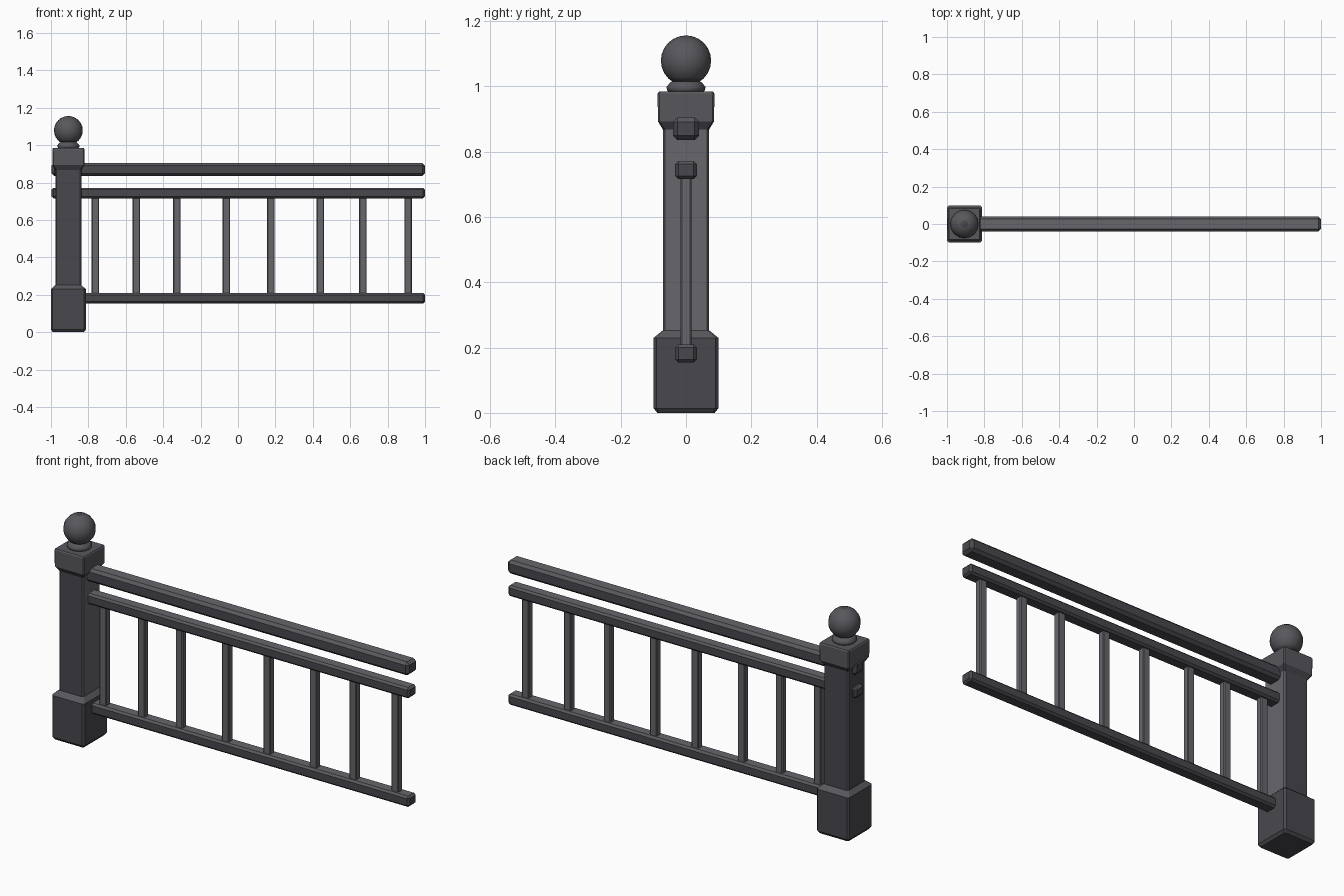
import bpy, bmesh, math
from mathutils import Matrix

if "Cube" in bpy.data.objects:
    bpy.data.objects.remove(bpy.data.objects["Cube"])


def colour(name, rgb):
    m = bpy.data.materials.new(name)
    m.diffuse_color = (*rgb, 1)
    m.use_nodes = True
    m.node_tree.nodes["Principled BSDF"].inputs["Base Color"].default_value = m.diffuse_color
    return m


MATS = [colour("dark iron", (0.066, 0.064, 0.076)),
        colour("worn iron", (0.135, 0.132, 0.148)),
        colour("mid iron", (0.098, 0.096, 0.108))]
PX = -0.907  # post centre


def finish(bm, name, rule):
    bmesh.ops.recalc_face_normals(bm, faces=bm.faces)
    bm.normal_update()
    for f in bm.faces:
        f.material_index = rule(f)
    me = bpy.data.meshes.new(name)
    bm.to_mesh(me)
    bm.free()
    for m in MATS:
        me.materials.append(m)
    ob = bpy.data.objects.new(name, me)
    bpy.context.collection.objects.link(ob)
    return ob


def box(name, x0, x1, hy, z0, z1, bevel, rule):
    bm = bmesh.new()
    bmesh.ops.create_cube(bm, size=1)
    bmesh.ops.scale(bm, vec=(x1 - x0, 2 * hy, z1 - z0), verts=bm.verts)
    bmesh.ops.translate(bm, vec=((x0 + x1) / 2, 0, (z0 + z1) / 2), verts=bm.verts)
    bmesh.ops.bevel(bm, geom=bm.edges[:], offset=bevel, segments=1,
                    profile=0.5, affect='EDGES')
    return finish(bm, name, rule)


def stack(name, levels, rule):
    """Loft of corner-cut squares: (half x, half y, z, corner cut)."""
    bm = bmesh.new()
    rings = []
    for a, b, z, c in levels:
        pts = [(a, -b + c), (a, b - c), (a - c, b), (-a + c, b),
               (-a, b - c), (-a, -b + c), (-a + c, -b), (a - c, -b)]
        rings.append([bm.verts.new((PX + x, y, z)) for x, y in pts])
    for lo, hi in zip(rings, rings[1:]):
        for i in range(8):
            j = (i + 1) % 8
            bm.faces.new((lo[i], lo[j], hi[j], hi[i]))
    bm.faces.new(rings[0][::-1])
    bm.faces.new(rings[-1])
    return finish(bm, name, rule)


# Post: base block, shaft, cap block
stack("post_base", [(.083, .088, 0, .006), (.093, .099, .014, .009),
                    (.093, .099, .230, .009), (.070, .072, .252, .007)],
      lambda f: 2 if 0.3 < f.normal.z < 0.95 else 0)
stack("post_shaft", [(.070, .071, .24, .007), (.070, .071, .885, .007)],
      lambda f: 1 if f.normal.x > 0.9 else (2 if abs(f.normal.x) > 0.3
                                           and abs(f.normal.y) > 0.3 else 0))
stack("post_cap", [(.070, .071, .868, .006), (.085, .086, .893, .005),
                   (.086, .087, .978, .005), (.082, .083, .984, .005)],
      lambda f: 2 if f.normal.z > -0.2 else 0)

# Finial: turned collar and ball
bm = bmesh.new()
profile = [(.050, .980), (.058, .988), (.060, .998), (.050, 1.010), (.040, 1.018)]
rings = [[bm.verts.new((PX + r * math.cos(i * math.tau / 16),
                        r * math.sin(i * math.tau / 16), z)) for i in range(16)]
         for r, z in profile]
for lo, hi in zip(rings, rings[1:]):
    for i in range(16):
        j = (i + 1) % 16
        bm.faces.new((lo[i], lo[j], hi[j], hi[i]))
bm.faces.new(rings[0][::-1])
bm.faces.new(rings[-1])
collar = finish(bm, "finial_collar", lambda f: 2)

bm = bmesh.new()
bmesh.ops.create_uvsphere(bm, u_segments=16, v_segments=12, radius=.077,
                          matrix=Matrix.Translation((PX, 0, 1.079)))
ball = finish(bm, "finial_ball",
              lambda f: 0 if f.calc_center_median().z > 1.15 or
              f.calc_center_median().z < 1.02 else 2)
for ob in (collar, ball):
    for p in ob.data.polygons:
        p.use_smooth = True

# Rails with worn upper edges
rail_rule = lambda f: 1 if f.normal.z > 0.9 else (2 if f.normal.z > 0.3 else 0)
for name, x0, hy, z0, z1, bv in (("hand_rail", -.996, .040, .835, .905, .014),
                                 ("upper_rail", -.996, .033, .716, .772, .010),
                                 ("bottom_rail", -.96, .033, .154, .210, .010)):
    box(name, x0, 1.0, hy, z0, z1, bv, rail_rule)

# Balusters, unevenly spaced
for i, x in enumerate((-.763, -.543, -.327, -.062, .176, .441, .668, .909)):
    box(f"baluster_{i + 1}", x - .020, x + .020, .017, .19, .735, .004,
        lambda f: 1)
